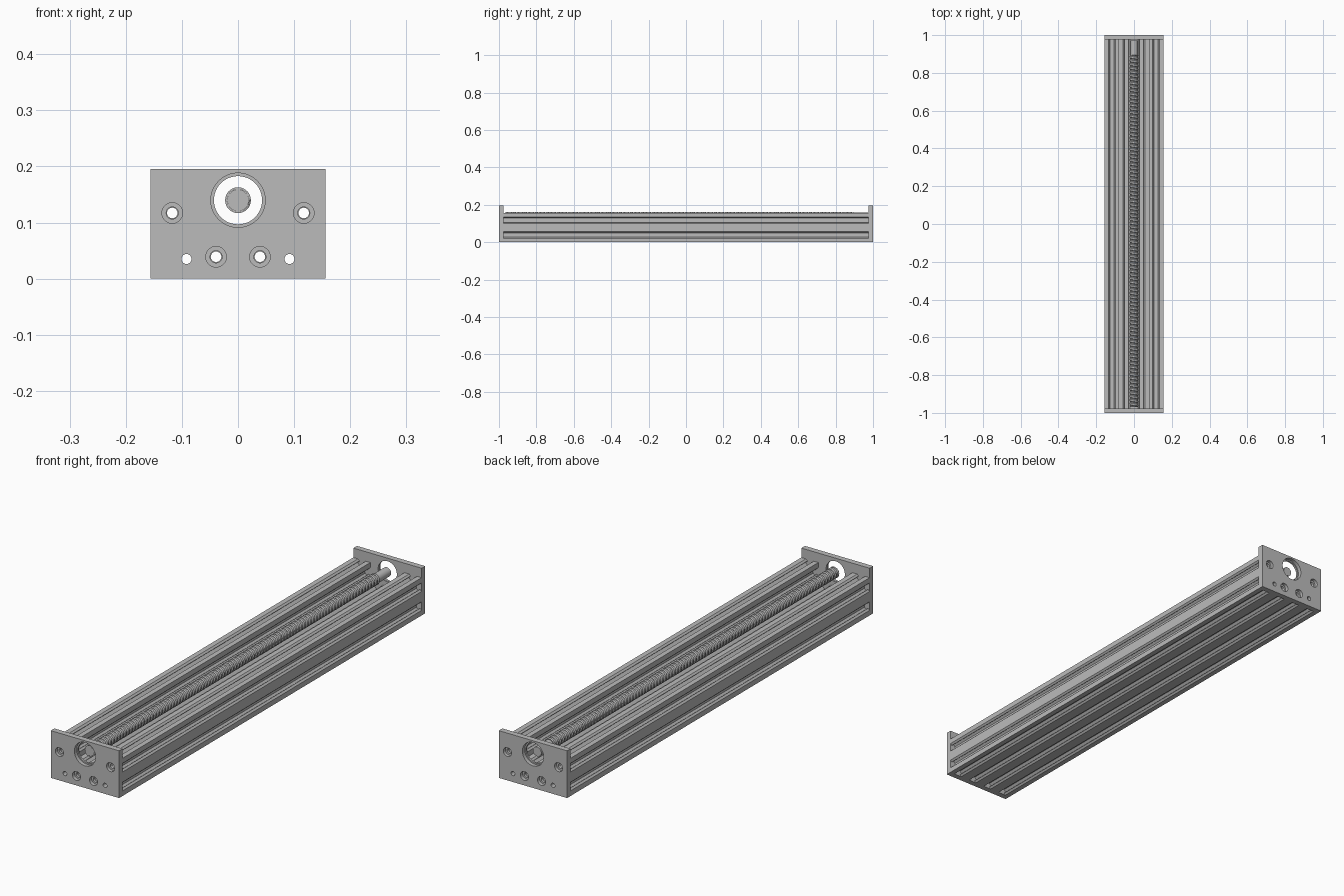
import bpy, bmesh, math
from mathutils import Vector

S = 1 / 256            # scene units per millimetre
HALF_RAIL = 250        # half length of the rail
PLATE = 6              # end plate thickness
SCREW_Z = 35.8         # height of the lead screw axis

cube = bpy.data.objects.get("Cube")
if cube:
    bpy.data.objects.remove(cube, do_unlink=True)

metal = bpy.data.materials.new("grey metal")
metal.use_nodes = True
metal.diffuse_color = (0.5, 0.5, 0.5, 1)
metal.node_tree.nodes["Principled BSDF"].inputs["Base Color"].default_value = (0.5, 0.5, 0.5, 1)


def activate(obj):
    bpy.ops.object.select_all(action="DESELECT")
    obj.select_set(True)
    bpy.context.view_layer.objects.active = obj


def add_object(name, data):
    obj = bpy.data.objects.new(name, data)
    bpy.context.collection.objects.link(obj)
    data.materials.append(metal)
    return obj


def mesh_object(name, bm):
    bmesh.ops.recalc_face_normals(bm, faces=bm.faces)
    mesh = bpy.data.meshes.new(name)
    bm.to_mesh(mesh)
    bm.free()
    return add_object(name, mesh)


def smooth(obj):
    activate(obj)
    bpy.ops.object.shade_smooth_by_angle(angle=math.radians(30))


def circle(x, z, r, n=24):
    return [Vector((x + r * math.cos(2 * math.pi * i / n), z + r * math.sin(2 * math.pi * i / n)))
            for i in range(n)]


def lathe(bm, x, z, stations, n=48):
    """Closed solid along y from (y, radius) stations."""
    rings = [[bm.verts.new((p.x * S, y * S, p.y * S)) for p in circle(x, z, r, n)]
             for y, r in stations]
    for a, b in zip(rings, rings[1:]):
        for i in range(n):
            j = (i + 1) % n
            bm.faces.new((a[i], a[j], b[j], b[i]))
    bm.faces.new(rings[0])
    bm.faces.new(rings[-1])


# Slotted channel rail: a slot sits every 20 mm along each edge of the U section
half_slot = [(4.6, 0), (2.85, 1.75), (2.85, 2), (5.5, 2), (5.5, 3.4), (2.85, 6.1)]
slot = [(-a, d) for a, d in half_slot] + half_slot[::-1]
corners = [Vector(c) for c in ((-40, 0), (40, 0), (40, 40), (20, 40),
                               (20, 20), (-20, 20), (-20, 40), (-40, 40))]
outline = []
for start, end in zip(corners, corners[1:] + corners[:1]):
    along = (end - start).normalized()
    inward = Vector((-along.y, along.x))
    outline.append(start)
    for k in range(round((end - start).length / 20)):
        middle = start + along * (10 + 20 * k)
        outline += [middle + along * a + inward * d for a, d in slot]

loops = [outline]
for side in (-1, 1):
    loops += [circle(side * 30, 30, 2.4), circle(side * 10, 10, 2.4)]
    cavity = [(15, 8), (17, 6), (25, 6), (26.2, 7.5), (26.2, 13), (25, 14), (16, 14), (15, 13)]
    loops.append([Vector((side * x, z)) for x, z in cavity])

curve = bpy.data.curves.new("channel_rail", "CURVE")
curve.dimensions = "2D"
curve.fill_mode = "BOTH"
curve.extrude = HALF_RAIL * S
for loop in loops:
    spline = curve.splines.new("POLY")
    spline.points.add(len(loop) - 1)
    for point, p in zip(spline.points, loop):
        point.co = (p.x * S, p.y * S, 0, 1)
    spline.use_cyclic_u = True
rail = add_object("channel_rail", curve)
rail.rotation_euler.x = math.pi / 2
activate(rail)
bpy.ops.object.convert(target="MESH")
rail = bpy.context.object
smooth(rail)


# End plates with counterbores on the outer faces
def end_plate(name, side):
    inner, outer = side * HALF_RAIL, side * (HALF_RAIL + PLATE)
    bm = bmesh.new()
    bmesh.ops.create_cube(bm, size=1)
    for v in bm.verts:
        v.co = Vector((v.co.x * 80, (inner + outer) / 2 + v.co.y * PLATE, (v.co.z + 0.5) * 50)) * S
    plate = mesh_object(name, bm)

    bm = bmesh.new()

    def hole(x, z, r, wide, depth):
        step = outer - side * depth
        lathe(bm, x, z, [(inner - side, r), (step, r), (step, wide), (outer + side, wide)])

    hole(0, SCREW_Z, 11, 12.4, 4)
    for s in (-1, 1):
        hole(s * 30, 30, 2.75, 4.7, 3.5)
        hole(s * 10, 10, 2.75, 4.7, 3.5)
        lathe(bm, s * 23.5, 9, [(inner - side, 2.3), (outer + side, 2.3)])
    cutter = mesh_object(name + "_cutter", bm)
    cutter.hide_render = True
    cut = plate.modifiers.new("holes", "BOOLEAN")
    cut.operation = "DIFFERENCE"
    cut.solver = "EXACT"
    cut.object = cutter
    activate(plate)
    bpy.ops.object.modifier_apply(modifier=cut.name)
    bpy.data.objects.remove(cutter, do_unlink=True)
    smooth(plate)


end_plate("front_plate", -1)
end_plate("back_plate", 1)

# Lead screw core, with a plain journal at the back
bm = bmesh.new()
lathe(bm, 0, SCREW_Z, [(-248, 4.95), (249, 4.95)], 32)
smooth(mesh_object("screw_core", bm))

# Helical thread, trimmed flat at both ends
PITCH, STEPS = 5, 24
first, last = -248, 229
profile = [(0, 5), (0.2, 5.9), (0.65, 5.9), (0.85, 5), (1, 5)]
bm = bmesh.new()
previous = None
for i in range(STEPS * (round((last - first) / PITCH) + 2)):
    turn = i / STEPS
    angle = 2 * math.pi * turn
    row = []
    for t, r in profile:
        y = min(max(first + PITCH * (turn - 1 + t), first), last)
        row.append(bm.verts.new((r * S * math.cos(angle), y * S,
                                 (SCREW_Z + r * math.sin(angle)) * S)))
    if previous:
        for k in range(len(profile) - 1):
            bm.faces.new((previous[k], previous[k + 1], row[k + 1], row[k]))
    previous = row
bmesh.ops.remove_doubles(bm, verts=bm.verts, dist=0.00002)
bmesh.ops.dissolve_degenerate(bm, edges=bm.edges, dist=0.00002)
smooth(mesh_object("screw_thread", bm))
